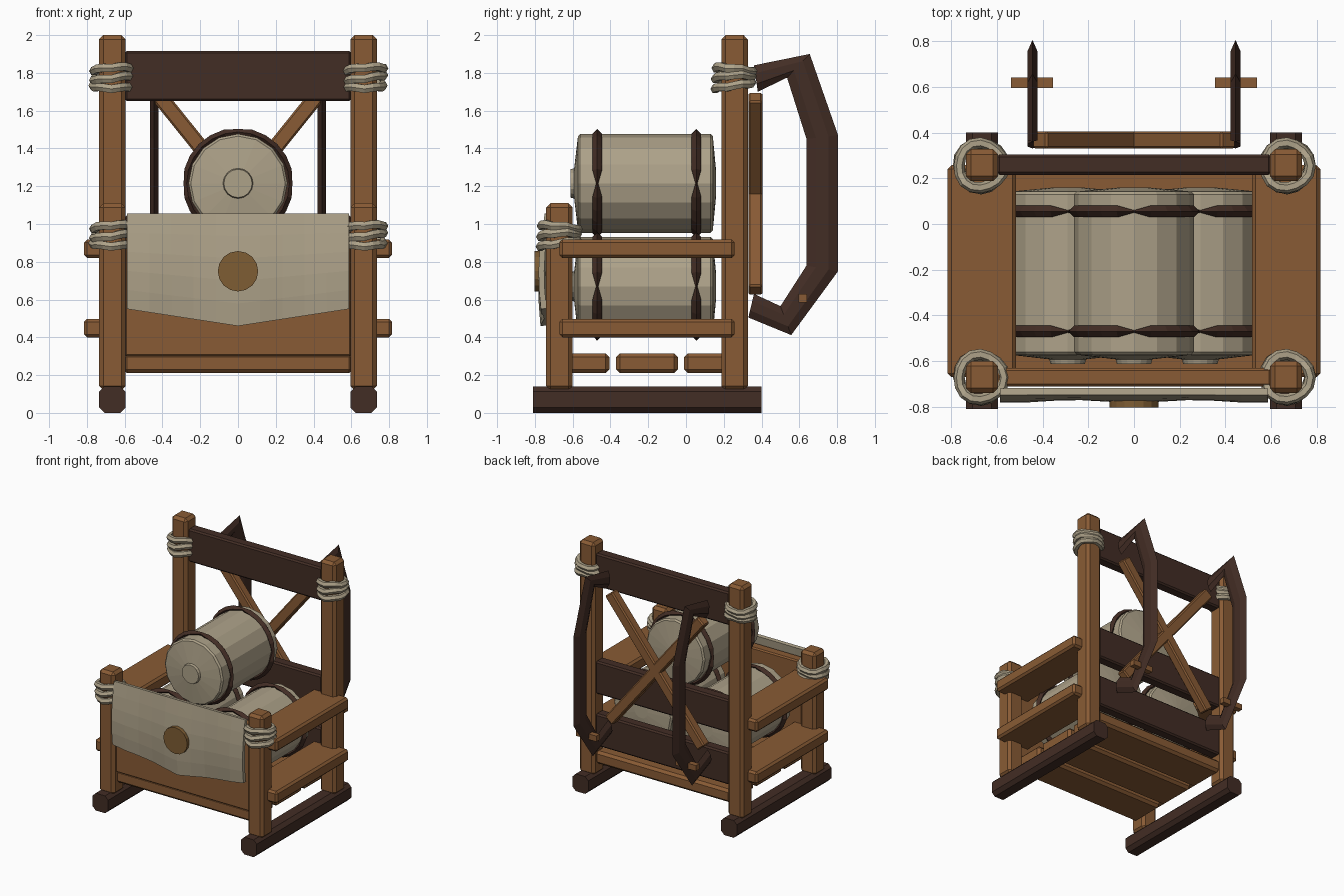
import bpy, bmesh, math
from mathutils import Matrix, Vector

if "Cube" in bpy.data.objects:
    bpy.data.objects.remove(bpy.data.objects["Cube"])

def mat(name, c):
    m = bpy.data.materials.new(name)
    m.diffuse_color = (*c, 1)
    m.use_nodes = True
    m.node_tree.nodes["Principled BSDF"].inputs["Base Color"].default_value = m.diffuse_color
    return m

WOOD = mat("wood", (0.25, 0.105, 0.035))
DARK = mat("dark_wood", (0.055, 0.026, 0.018))
CLOTH = mat("cloth", (0.42, 0.36, 0.25))
GOLD = mat("emblem_brown", (0.21, 0.11, 0.034))

def finish(name, bm, m):
    bmesh.ops.recalc_face_normals(bm, faces=bm.faces)
    me = bpy.data.meshes.new(name)
    bm.to_mesh(me)
    bm.free()
    me.materials.append(m)
    ob = bpy.data.objects.new(name, me)
    bpy.context.collection.objects.link(ob)
    return ob

def box(name, x, y, z, m, bevel=0.015, axis=None, rot=None):
    """Box from (min, max) ranges; axis limits the chamfer to edges along it."""
    bm = bmesh.new()
    bmesh.ops.create_cube(bm, size=1)
    size = Vector((x[1] - x[0], y[1] - y[0], z[1] - z[0]))
    bmesh.ops.scale(bm, vec=size, verts=bm.verts)
    edges = [e for e in bm.edges if axis is None or
             abs((e.verts[0].co - e.verts[1].co)[axis]) > 1e-5]
    if bevel:
        bmesh.ops.bevel(bm, geom=edges, offset=bevel, segments=1, affect='EDGES')
    if rot:
        bmesh.ops.transform(bm, matrix=rot, verts=bm.verts)
    bmesh.ops.translate(bm, vec=((x[0]+x[1])/2, (y[0]+y[1])/2, (z[0]+z[1])/2), verts=bm.verts)
    return finish(name, bm, m)

def skin(bm, rings, close=False, caps=True):
    """Join successive vertex rings with quads."""
    rows = [[bm.verts.new(p) for p in r] for r in rings]
    n = len(rows[0])
    for i in range(len(rows) if close else len(rows) - 1):
        a, b = rows[i], rows[(i + 1) % len(rows)]
        for j in range(n):
            k = (j + 1) % n
            bm.faces.new((a[j], a[k], b[k], b[j]))
    if caps and not close:
        bm.faces.new(rows[0])
        bm.faces.new(rows[-1])

def barrel(name, cx, cz):
    bm = bmesh.new()
    prof = [(-0.612, 0.075), (-0.592, 0.08), (-0.572, 0.25), (-0.56, 0.262),
            (0.13, 0.262), (0.142, 0.25), (0.16, 0.06)]
    ang = [math.tau * i / 16 for i in range(16)]
    skin(bm, [[(cx + r*math.cos(a), y, cz + r*math.sin(a)) for a in ang] for y, r in prof])
    finish(name, bm, CLOTH)
    # straps, pinched at the four quarter points
    for n, y in (("front", -0.47), ("back", 0.055)):
        bm = bmesh.new()
        rings = []
        for i in range(24):
            a = math.tau * i / 24
            pinch = i % 6 == 0
            w, ro = (0.005, 0.288) if pinch else (0.025, 0.294)
            rings.append([(cx + r*math.cos(a), y + dy, cz + r*math.sin(a))
                          for dy, r in ((-w, 0.272), (0, 0.25), (w, 0.272), (0, ro))])
        skin(bm, rings, close=True)
        finish(f"{name}_{n}_strap", bm, DARK)

def lashing(name, cx, cy, cz):
    # three slightly tilted rope coils
    for k in range(3):
        bm = bmesh.new()
        rings = []
        for i in range(16):
            a = math.tau * i / 16
            r = 0.098 + 0.004 * math.sin(3*a + k)
            z = cz + (k - 1)*0.042 + 0.014*math.sin(a + k*1.3) + 0.004*math.sin(5*a)
            rings.append([(cx + (r + 0.024*math.cos(b))*math.cos(a),
                           cy + (r + 0.024*math.cos(b))*math.sin(a),
                           z + 0.025*math.sin(b))
                          for b in (math.tau*j/6 for j in range(6))])
        skin(bm, rings, close=True)
        finish(f"{name}_coil_{k+1}", bm, CLOTH)

# left and right frame parts
for s, side in ((-1, "left"), (1, "right")):
    xr = lambda a, b: tuple(sorted((s*a, s*b)))
    px = xr(0.595, 0.735)
    box(side + "_skid", px, (-0.81, 0.40), (0, 0.14), DARK, 0.028, axis=1)
    box(side + "_front_post", px, (-0.74, -0.60), (0.12, 1.11), WOOD, 0.022)
    box(side + "_back_post", px, (0.187, 0.327), (0.12, 2.0), WOOD, 0.022)
    for i, z in enumerate((0.40, 0.82)):
        box(f"{side}_slat_{i+1}", xr(0.515, 0.815), (-0.67, 0.257), (z, z + 0.098), WOOD, 0.016)
    lashing(side + "_front_rope", s*0.67, -0.67, 0.94)
    lashing(side + "_back_rope", s*0.67, 0.255, 1.775)
    # bent shoulder strap with ridged edges
    outer = [(0.36, 1.84), (0.655, 1.90), (0.805, 1.47), (0.805, 0.75), (0.557, 0.412), (0.33, 0.505)]
    inner = [(0.38, 1.70), (0.535, 1.775), (0.638, 1.45), (0.638, 0.78), (0.50, 0.565), (0.36, 0.63)]
    bm = bmesh.new()
    rings = []
    for o, n in zip(outer, inner):
        rings.append([(s*0.444 + dx, n[0] + (o[0]-n[0])*t, n[1] + (o[1]-n[1])*t)
                      for dx, t in ((0, 0), (0.022, 0.3), (0.022, 0.7), (0, 1), (-0.022, 0.7), (-0.022, 0.3))])
    skin(bm, rings)
    finish(side + "_shoulder_strap", bm, DARK)
    box(side + "_strap_peg", xr(0.355, 0.537), (0.595, 0.64), (0.585, 0.63), WOOD, 0)
    # diagonal back brace
    rot = Matrix.Rotation(s * math.atan2(0.83, 1.03), 4, 'Y')
    box(side + "_diagonal_brace", (-0.042, 0.042), (0.33, 0.405), (0.50, 1.82), WOOD, 0.01, rot=rot)

# floor planks
for i, y in enumerate(((-0.70, -0.405), (-0.37, -0.043), (-0.01, 0.30))):
    box(f"floor_plank_{i+1}", (-0.607, 0.607), y, (0.21, 0.315), WOOD, 0.02)

# front panel and back boards
box("front_panel", (-0.60, 0.60), (-0.71, -0.63), (0.30, 1.0), WOOD, 0.01)
for i, z in enumerate(((0.36, 0.62), (0.78, 1.045), (1.65, 1.917))):
    box(f"back_board_{i+1}", (-0.60, 0.60), (0.215, 0.305), z, DARK, 0.012)

# stacked barrels
for name, x, z in (("left_barrel", -0.29, 0.67), ("right_barrel", 0.29, 0.67), ("top_barrel", 0, 1.215)):
    barrel(name, x, z)

# hanging cloth with gentle folds
bm = bmesh.new()
N, M = 10, 5
rows = []
for j in range(M + 1):
    t = j / M
    row = []
    for i in range(N + 1):
        u = 2*i/N - 1
        bottom = 0.46 + 0.09*abs(u)
        y = -0.748 - 0.028*math.sin(math.pi*t*0.85) - 0.010*t*math.cos(u*7)
        row.append(bm.verts.new((0.587*u, y, 1.055 + (bottom - 1.055)*t)))
    rows.append(row)
for j in range(M):
    for i in range(N):
        bm.faces.new((rows[j][i], rows[j+1][i], rows[j+1][i+1], rows[j][i+1]))
cloth = finish("front_cloth", bm, CLOTH)
sol = cloth.modifiers.new("thickness", 'SOLIDIFY')
sol.thickness = 0.03
sol.offset = -1 if cloth.data.polygons[0].normal.y < 0 else 1

# round emblem on the cloth
bm = bmesh.new()
bmesh.ops.create_cone(bm, cap_ends=True, segments=16, radius1=0.107, radius2=0.107, depth=0.04,
                      matrix=Matrix.Translation((0, -0.782, 0.75)) @ Matrix.Rotation(math.pi/2, 4, 'X'))
finish("round_emblem", bm, GOLD)
